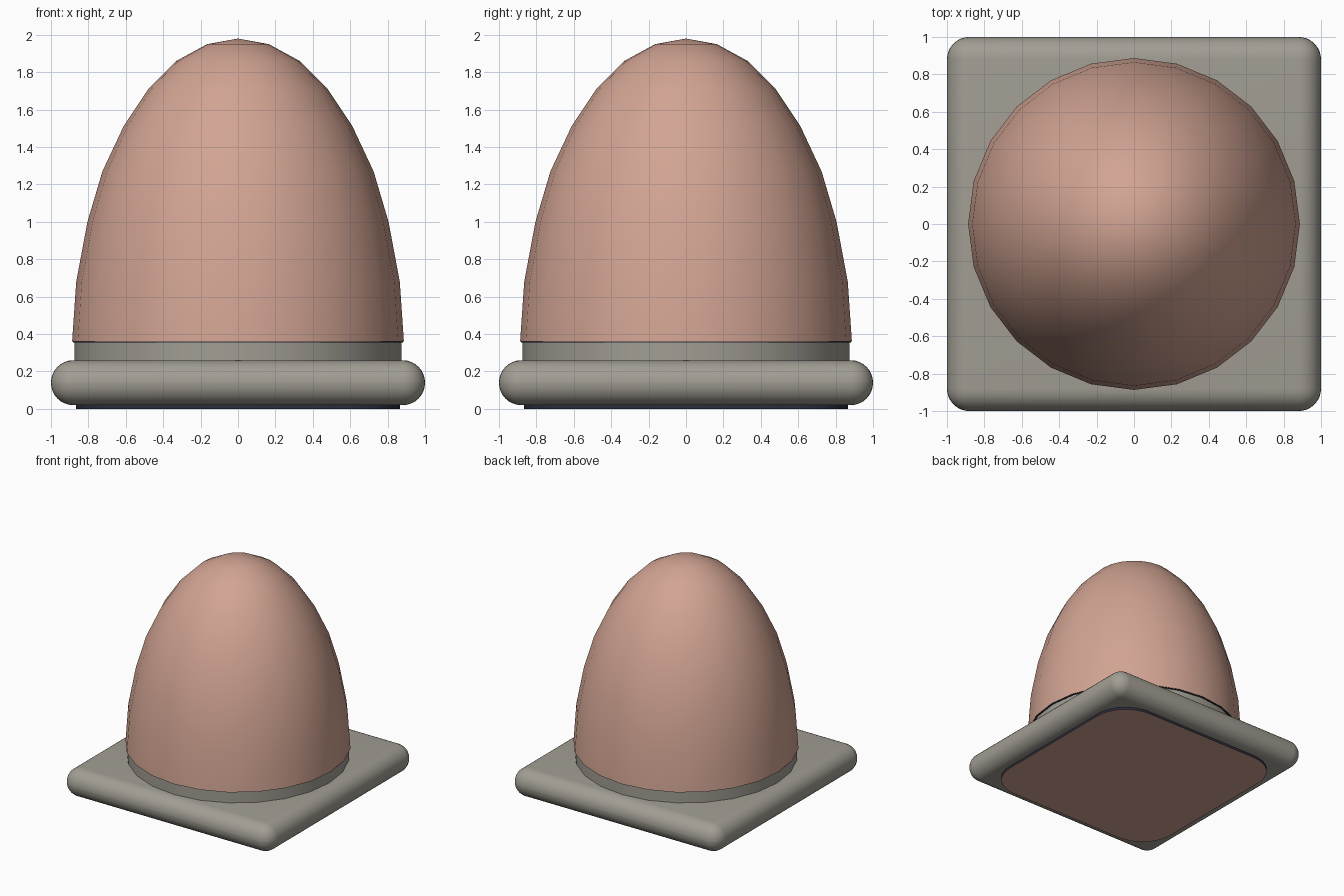
import bpy, bmesh, math

if "Cube" in bpy.data.objects:
    bpy.data.objects.remove(bpy.data.objects["Cube"])


def material(name, rgb):
    m = bpy.data.materials.new(name)
    m.diffuse_color = (*rgb, 1)
    m.use_nodes = True
    m.node_tree.nodes["Principled BSDF"].inputs["Base Color"].default_value = m.diffuse_color
    return m


pink = material("dusty pink", (0.64, 0.37, 0.29))
grey = material("warm grey", (0.36, 0.34, 0.295))
navy = material("dark navy", (0.025, 0.025, 0.045))


def finish(name, bm, mats, angle):
    bmesh.ops.remove_doubles(bm, verts=bm.verts, dist=0.0001)
    bmesh.ops.recalc_face_normals(bm, faces=bm.faces)
    me = bpy.data.meshes.new(name)
    bm.to_mesh(me)
    bm.free()
    for m in mats:
        me.materials.append(m)
    ob = bpy.data.objects.new(name, me)
    bpy.context.collection.objects.link(ob)
    bpy.ops.object.select_all(action='DESELECT')
    ob.select_set(True)
    bpy.context.view_layer.objects.active = ob
    bpy.ops.object.shade_smooth_by_angle(angle=math.radians(angle))
    return ob


def lathe(name, profile, mats, sides=24):
    bm = bmesh.new()
    vs = [bm.verts.new((r, 0, z)) for r, z in profile]
    es = [bm.edges.new(p) for p in zip(vs, vs[1:])]
    bmesh.ops.spin(bm, geom=vs + es, cent=(0, 0, 0), axis=(0, 0, 1),
                   angle=math.tau, steps=sides)
    return finish(name, bm, mats, 40)


# Domed cover with a dark underside
dome = lathe("dome", [(0, 0.36), (0.887, 0.36), (0.865, 0.68), (0.805, 1.0),
                      (0.725, 1.27), (0.61, 1.515), (0.48, 1.71),
                      (0.33, 1.86), (0.165, 1.95), (0, 1.98)], [pink, navy])
for p in dome.data.polygons:
    if p.normal.z < -0.9:
        p.material_index = 1

# Thin dark seal under the dome, and the collar it sits on
lathe("seal", [(0, 0.354), (0.882, 0.354), (0.882, 0.36), (0, 0.36)], [navy])
lathe("collar", [(0, 0.2), (0.875, 0.2), (0.875, 0.354), (0, 0.354)], [grey])

# Square base with fully rounded rim
bm = bmesh.new()
bmesh.ops.create_cube(bm, size=1)
bmesh.ops.scale(bm, vec=(2, 2, 0.24), verts=bm.verts)
bmesh.ops.translate(bm, vec=(0, 0, 0.14), verts=bm.verts)
bmesh.ops.bevel(bm, geom=bm.edges[:], offset=0.1195, segments=8, profile=0.5,
                affect='EDGES')
finish("base", bm, [grey], 40)

# Foot pad: rounded square, dark rim and pink underside
bm = bmesh.new()
half, rad = 0.865, 0.3
outline = []
for q in range(4):
    a0 = q * math.pi / 2
    cx = (half - rad) * (1 if q in (0, 3) else -1)
    cy = (half - rad) * (1 if q in (0, 1) else -1)
    for i in range(9):
        a = a0 + i * math.pi / 16
        outline.append(bm.verts.new((cx + rad * math.cos(a),
                                     cy + rad * math.sin(a), 0)))
face = bm.faces.new(outline)
ext = bmesh.ops.extrude_face_region(bm, geom=[face], use_keep_orig=True)
top = [v for v in ext["geom"] if isinstance(v, bmesh.types.BMVert)]
bmesh.ops.translate(bm, vec=(0, 0, 0.03), verts=top)
pad = finish("foot_pad", bm, [navy, pink], 40)
for p in pad.data.polygons:
    if abs(p.normal.z) > 0.9 and p.center.z < 0.01:
        p.material_index = 1
